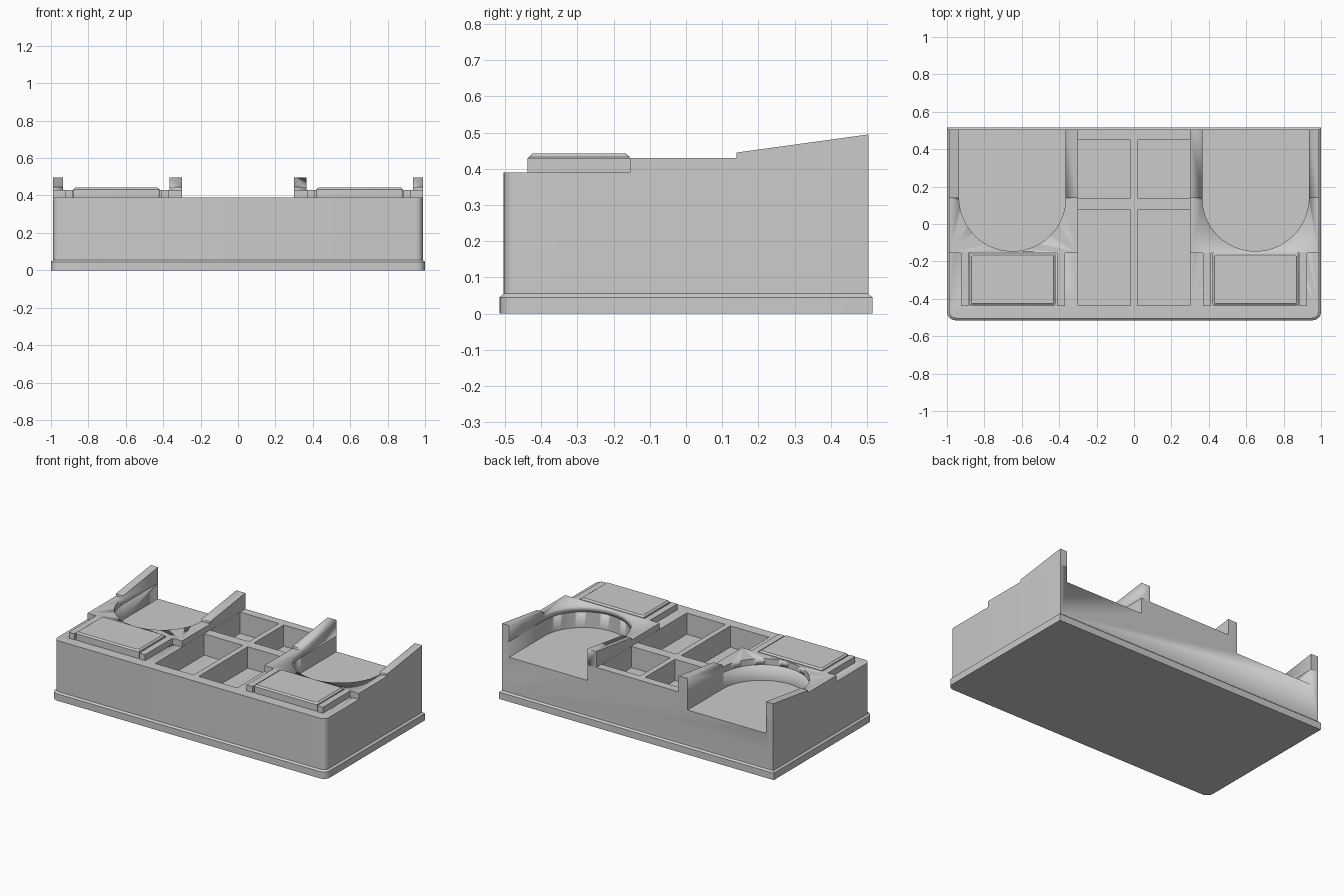
import bpy, bmesh, math

if "Cube" in bpy.data.objects:
    bpy.data.objects.remove(bpy.data.objects["Cube"])


def loft(name, rings, smooth=True):
    """Solid skinned through matching rings of 3D points, capped at both ends."""
    bm = bmesh.new()
    loops = [[bm.verts.new(p) for p in ring] for ring in rings]
    n = len(loops[0])
    bm.faces.new(loops[0])
    bm.faces.new(loops[-1])
    for a, b in zip(loops, loops[1:]):
        for i in range(n):
            j = (i + 1) % n
            bm.faces.new((a[i], a[j], b[j], b[i]))
    bmesh.ops.recalc_face_normals(bm, faces=bm.faces)
    mesh = bpy.data.meshes.new(name)
    bm.to_mesh(mesh)
    bm.free()
    ob = bpy.data.objects.new(name, mesh)
    bpy.context.collection.objects.link(ob)
    if smooth:
        bpy.context.view_layer.objects.active = ob
        bpy.ops.object.select_all(action='DESELECT')
        ob.select_set(True)
        bpy.ops.object.shade_smooth_by_angle(angle=math.radians(30))
    return ob


def outline(x0, x1, y0, y1, r_front=0, r_back=0):
    """Rectangle in plan with separately rounded front and back corners."""
    pts = []
    corners = ((x0, y0, 1, 1, r_front, 180), (x1, y0, -1, 1, r_front, 270),
               (x1, y1, -1, -1, r_back, 0), (x0, y1, 1, -1, r_back, 90))
    for x, y, sx, sy, r, start in corners:
        steps = 6 if r else 0
        for k in range(steps + 1):
            a = math.radians(start + 90 * k / max(steps, 1))
            pts.append((x + sx * r + r * math.cos(a), y + sy * r + r * math.sin(a)))
    return pts


def at(pts, z):
    return [(x, y, z) for x, y in pts]


def block(name, x0, x1, y0, y1, z0, z1):
    pts = outline(min(x0, x1), max(x0, x1), y0, y1)
    return loft(name, [at(pts, z0), at(pts, z1)], False)


def cut(target, cutter):
    m = target.modifiers.new(cutter.name, 'BOOLEAN')
    m.operation = 'DIFFERENCE'
    m.solver = 'EXACT'
    m.object = cutter
    cutter.hide_render = True
    cutter.hide_set(True)


# Plinth with chamfered top edge
foot = outline(-1, 1, -0.515, 0.515, 0.045)
upper = outline(-0.988, 0.988, -0.504, 0.504, 0.036)
loft("plinth", [at(foot, 0), at(foot, 0.045), at(upper, 0.055)])

# Main body
body = loft("body", [at(upper, 0.055), at(upper, 0.39)])

# Four compartments in the middle
for s in (-1, 1):
    for y0, y1 in ((-0.435, 0.075), (0.14, 0.45)):
        cut(body, block("compartment_cutter", s * 0.018, s * 0.299, y0, y1, 0.25, 0.5))

for s in (-1, 1):
    # Raised stepped cheeks with sloping rear
    side = [(-0.155, 0.39), (-0.155, 0.43), (0.14, 0.43), (0.14, 0.445),
            (0.504, 0.495), (0.504, 0.39)]
    cheek = loft("raised_holder", [[(s * x, y, z) for y, z in side]
                                   for x in (0.30, 0.988)])

    # Round-ended bay open to the back
    bay = [(0.65 * s + 0.285 * math.cos(a), 0.14 + 0.285 * math.sin(a))
           for a in (math.pi + math.pi * k / 48 for k in range(49))]
    bay += [(0.65 * s + 0.285, 0.7), (0.65 * s - 0.285, 0.7)]
    bay_cutter = loft("bay_cutter", [at(bay, 0.287), at(bay, 0.7)])
    cut(body, bay_cutter)
    cut(cheek, bay_cutter)

    # Rails either side of the front pad
    for x0, x1 in ((0.37, 0.412), (0.885, 0.925)):
        block("pad_rail", s * x0, s * x1, -0.438, -0.155, 0.39, 0.43)

    # Front pad with softened top edge
    c = 0.65 * s
    low = outline(c - 0.23, c + 0.23, -0.435, -0.156, 0.008, 0.008)
    top = outline(c - 0.22, c + 0.22, -0.425, -0.166, 0.008, 0.008)
    loft("front_pad", [at(low, 0.39), at(low, 0.433), at(top, 0.442)])
